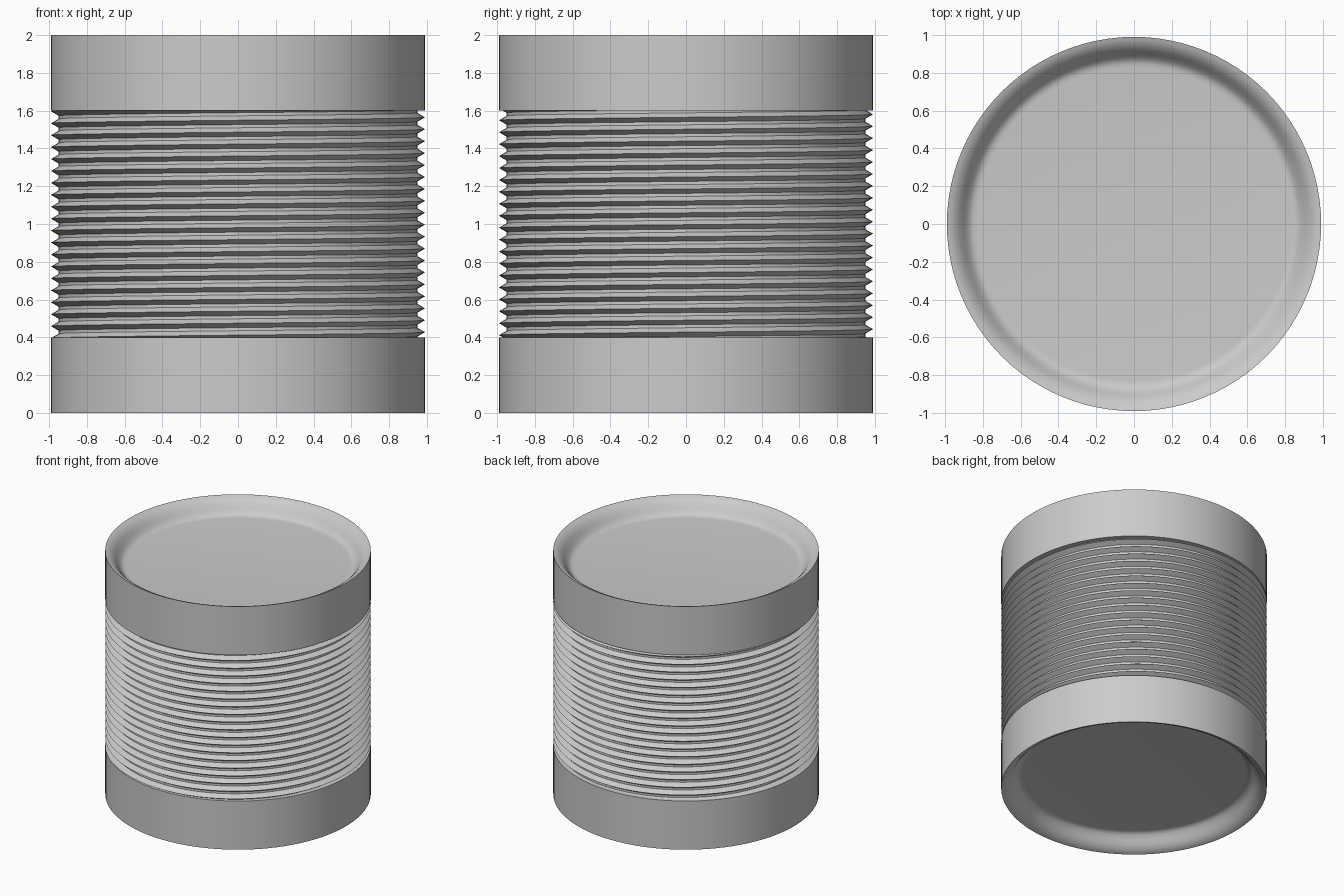
import bpy, bmesh, math

if "Cube" in bpy.data.objects:
    bpy.data.objects.remove(bpy.data.objects["Cube"])

SEG = 96
R, R_IN = 0.99, 0.95
Z0, Z1 = 0.4, 1.6
PITCH = 0.0632


def finish(bm, name, angle):
    me = bpy.data.meshes.new(name)
    bm.to_mesh(me)
    bm.free()
    ob = bpy.data.objects.new(name, me)
    bpy.context.collection.objects.link(ob)
    bpy.ops.object.select_all(action='DESELECT')
    ob.select_set(True)
    bpy.context.view_layer.objects.active = ob
    bpy.ops.object.shade_smooth_by_angle(angle=math.radians(angle))
    return ob


# Smooth end band with a dished cap: (radius, depth below the end plane)
DISH = [(0.83, 0.12), (0.85, 0.118), (0.865, 0.112), (0.88, 0.1), (0.9, 0.075),
        (0.92, 0.045), (0.945, 0.02), (0.97, 0.006), (R, 0)]
PROFILE = DISH + [(R, 0.4), (R_IN - 0.01, 0.4)]


def end_band(name, top):
    bm = bmesh.new()
    rings = []
    for r, d in PROFILE:
        z = 2 - d if top else d
        rings.append([bm.verts.new((r * math.cos(a), r * math.sin(a), z))
                      for a in (2 * math.pi * i / SEG for i in range(SEG))])
    bm.faces.new(rings[0])
    for lo, hi in zip(rings, rings[1:]):
        for i in range(SEG):
            j = (i + 1) % SEG
            bm.faces.new((lo[i], lo[j], hi[j], hi[i]))
    bmesh.ops.recalc_face_normals(bm, faces=bm.faces)
    # Dish must face outwards along its own end
    bm.faces.ensure_lookup_table()
    if (bm.faces[0].normal.z > 0) != top:
        bmesh.ops.reverse_faces(bm, faces=bm.faces)
    return finish(bm, name, 40)


end_band("bottom_band", False)
end_band("top_band", True)

# Helical thread between the bands, cut flat at both ends
TOOTH = [(0.0, R), (0.37, R_IN), (0.63, R_IN)]
CREST = 1.565
bm = bmesh.new()
turns = int((Z1 - Z0) / PITCH) + 4
start = CREST - (turns - 2) * PITCH
cols = []
for i in range(SEG + 1):
    a = 2 * math.pi * i / SEG
    cols.append([bm.verts.new((r * math.cos(a), r * math.sin(a),
                               start + PITCH * (t + f + i / SEG)))
                 for t in range(-1, turns) for f, r in TOOTH])
for c, d in zip(cols, cols[1:]):
    for k in range(len(c) - 1):
        bm.faces.new((c[k], d[k], d[k + 1], c[k + 1]))
bmesh.ops.remove_doubles(bm, verts=bm.verts, dist=1e-4)
for z, n in ((Z0, -1), (Z1, 1)):
    bmesh.ops.bisect_plane(bm, geom=bm.verts[:] + bm.edges[:] + bm.faces[:],
                           plane_co=(0, 0, z), plane_no=(0, 0, n), clear_outer=True)
finish(bm, "threaded_middle", 30)
